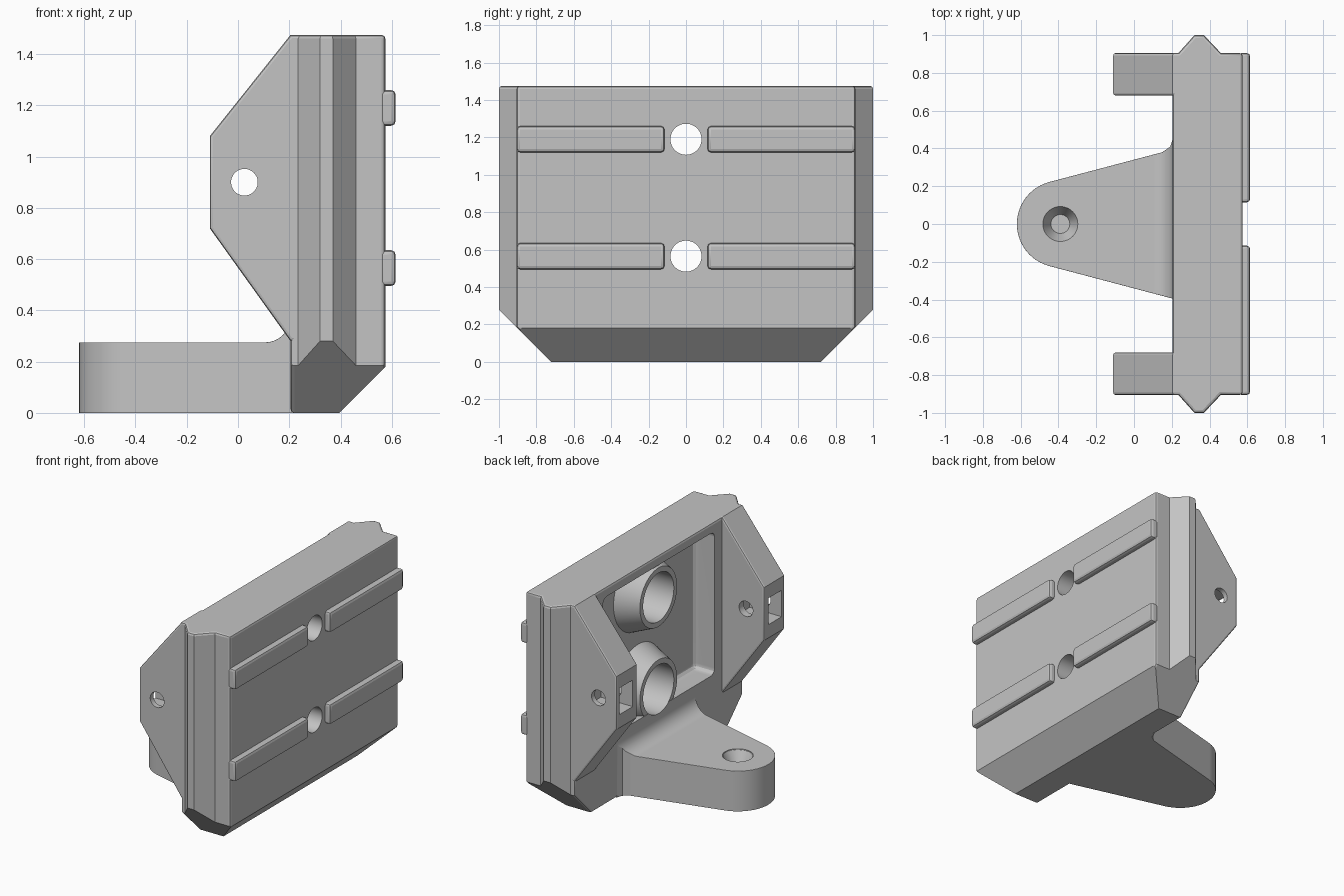
import bpy, bmesh, math
from mathutils import Matrix, Vector

if "Cube" in bpy.data.objects:
    bpy.data.objects.remove(bpy.data.objects["Cube"], do_unlink=True)

grey = bpy.data.materials.new("plain_grey")
grey.use_nodes = True
COLOUR = (0.55, 0.55, 0.55, 1)
grey.diffuse_color = COLOUR
grey.node_tree.nodes["Principled BSDF"].inputs["Base Color"].default_value = COLOUR


def finish(name, bm):
    bmesh.ops.recalc_face_normals(bm, faces=bm.faces)
    mesh = bpy.data.meshes.new(name)
    bm.to_mesh(mesh)
    bm.free()
    mesh.materials.append(grey)
    obj = bpy.data.objects.new(name, mesh)
    bpy.context.collection.objects.link(obj)
    return obj


def prism(name, pts, axis, lo, hi, cuts=()):
    """Extrude a 2D outline along an axis, then trim it with planes."""
    place = {"x": lambda a, b, h: (h, a, b),
             "y": lambda a, b, h: (a, h, b),
             "z": lambda a, b, h: (a, b, h)}[axis]
    bm = bmesh.new()
    face = bm.faces.new([bm.verts.new(place(a, b, lo)) for a, b in pts])
    new = bmesh.ops.extrude_face_region(bm, geom=[face])["geom"]
    verts = [v for v in new if isinstance(v, bmesh.types.BMVert)]
    bmesh.ops.translate(bm, verts=verts, vec=place(0, 0, hi - lo))
    for point, normal in cuts:
        bmesh.ops.bisect_plane(bm, geom=bm.verts[:] + bm.edges[:] + bm.faces[:],
                               plane_co=point, plane_no=Vector(normal).normalized(),
                               clear_outer=True)
        bmesh.ops.holes_fill(bm, edges=[e for e in bm.edges if e.is_boundary], sides=0)
    return finish(name, bm)


def box(name, x, y, z):
    return prism(name, [(x[0], y[0]), (x[1], y[0]), (x[1], y[1]), (x[0], y[1])], "z", *z)


def cone(name, axis, start, length, r1, r2):
    """Round part that starts at a point and runs along an axis."""
    turn = {"x": Matrix.Rotation(math.pi / 2, 4, "Y"),
            "y": Matrix.Rotation(-math.pi / 2, 4, "X"),
            "z": Matrix.Identity(4)}[axis]
    bm = bmesh.new()
    bmesh.ops.create_cone(bm, cap_ends=True, segments=48, radius1=r1, radius2=r2, depth=length,
                          matrix=Matrix.Translation(start) @ turn
                          @ Matrix.Translation((0, 0, length / 2)))
    return finish(name, bm)


def apply(obj, mod):
    bpy.context.view_layer.objects.active = obj
    bpy.ops.object.modifier_apply(modifier=mod.name)


def bevel(obj, width, limit=60, segments=2):
    mod = obj.modifiers.new("Bevel", "BEVEL")
    mod.width, mod.segments = width, segments
    mod.limit_method, mod.angle_limit = "ANGLE", math.radians(limit)
    apply(obj, mod)
    return obj


def combine(obj, other, operation):
    mod = obj.modifiers.new("Boolean", "BOOLEAN")
    mod.operation, mod.object, mod.solver = operation, other, "EXACT"
    apply(obj, mod)
    bpy.data.objects.remove(other, do_unlink=True)


def smooth(obj):
    bpy.ops.object.select_all(action="DESELECT")
    obj.select_set(True)
    bpy.context.view_layer.objects.active = obj
    bpy.ops.object.shade_smooth_by_angle(angle=math.radians(20))
    obj.modifiers.new("Weighted", "WEIGHTED_NORMAL").keep_sharp = True


FACE, BACK, SIDE, TOP = 0.205, 0.575, 0.905, 1.475
HOLES = (0.565, 1.19)

# Main block with a ridge down each end and a chamfered base
half = [(BACK, SIDE), (0.46, SIDE), (0.37, 1), (0.32, 1), (0.235, SIDE), (FACE, SIDE)]
outline = half + [(x, -y) for x, y in reversed(half)]
body = prism("bracket_body", outline, "z", 0, TOP,
             [((0.395, 0, 0), (1, 0, -1)),
              ((0, 0.72, 0), (0, 1, -1)), ((0, -0.72, 0), (0, -1, -1))])
bevel(body, 0.015, 65)

# Recess in the face
combine(body, bevel(box("recess", (0, 0.36), (-0.6, 0.6), (0.44, 1.41)), 0.04, 60, 3), "DIFFERENCE")

# Conical bosses around the bolt holes
for z in HOLES:
    combine(body, cone("boss", "x", (FACE + 0.002, 0, z), 0.19, 0.2, 0.28), "UNION")

# Side ears with a cross hole and a nut slot
ear_outline = [(0.3, TOP), (FACE, TOP), (-0.11, 1.08), (-0.11, 0.72), (FACE, 0.28), (0.3, 0.28)]
for s in (-1, 1):
    lo, hi = sorted((s * 0.68, s * SIDE))
    ear = bevel(prism("ear", ear_outline, "y", lo, hi), 0.012)
    combine(ear, box("slot", (-0.2, 0.13), sorted((s * 0.73, s * 0.87)), (0.81, 0.99)), "DIFFERENCE")
    combine(ear, cone("cross_hole", "y", (0.025, lo - 0.1, 0.9), 0.5, 0.052, 0.052), "DIFFERENCE")
    combine(body, ear, "UNION")

# Tapered arm with a round end, blended into the face
plan = [(0.3, -0.395), (0.3, 0.45), (FACE, 0.45), (0.192, 0.41), (0.15, 0.38)]
for i in range(25):
    a = math.radians(105 + 150 * i / 24)
    plan.append((-0.39 + 0.23 * math.cos(a), 0.23 * math.sin(a)))
plan.append((FACE, -0.395))
arm = prism("arm", plan, "z", 0, 0.4)
blend = [(-1, 0.275)]
for i in range(9):
    a = math.radians(-90 + 90 * i / 8)
    blend.append((0.105 + 0.1 * math.cos(a), 0.375 + 0.1 * math.sin(a)))
combine(arm, prism("above_arm", blend + [(FACE, 0.6), (-1, 0.6)], "y", -1, 1), "DIFFERENCE")
bevel(arm, 0.015)
combine(arm, cone("countersink", "z", (-0.39, 0, 0.185), 0.09, 0.05, 0.095), "DIFFERENCE")
combine(arm, cone("countersink_lip", "z", (-0.39, 0, 0.27), 0.1, 0.095, 0.095), "DIFFERENCE")
combine(body, arm, "UNION")

# Bolt holes with wide counterbores
for z in HOLES:
    combine(body, cone("counterbore", "x", (0.1, 0, z), 0.36, 0.165, 0.165), "DIFFERENCE")
    combine(body, cone("bolt_hole", "x", (0.3, 0, z), 0.5, 0.083, 0.083), "DIFFERENCE")
smooth(body)

# Locating bars on the back plate
for z, level in zip(HOLES, ("lower", "upper")):
    for s, side in ((-1, "front"), (1, "rear")):
        bar = box(f"{level}_{side}_bar", (0.55, 0.615), sorted((s * 0.115, s * SIDE)), (z - 0.07, z + 0.07))
        smooth(bevel(bar, 0.018))
